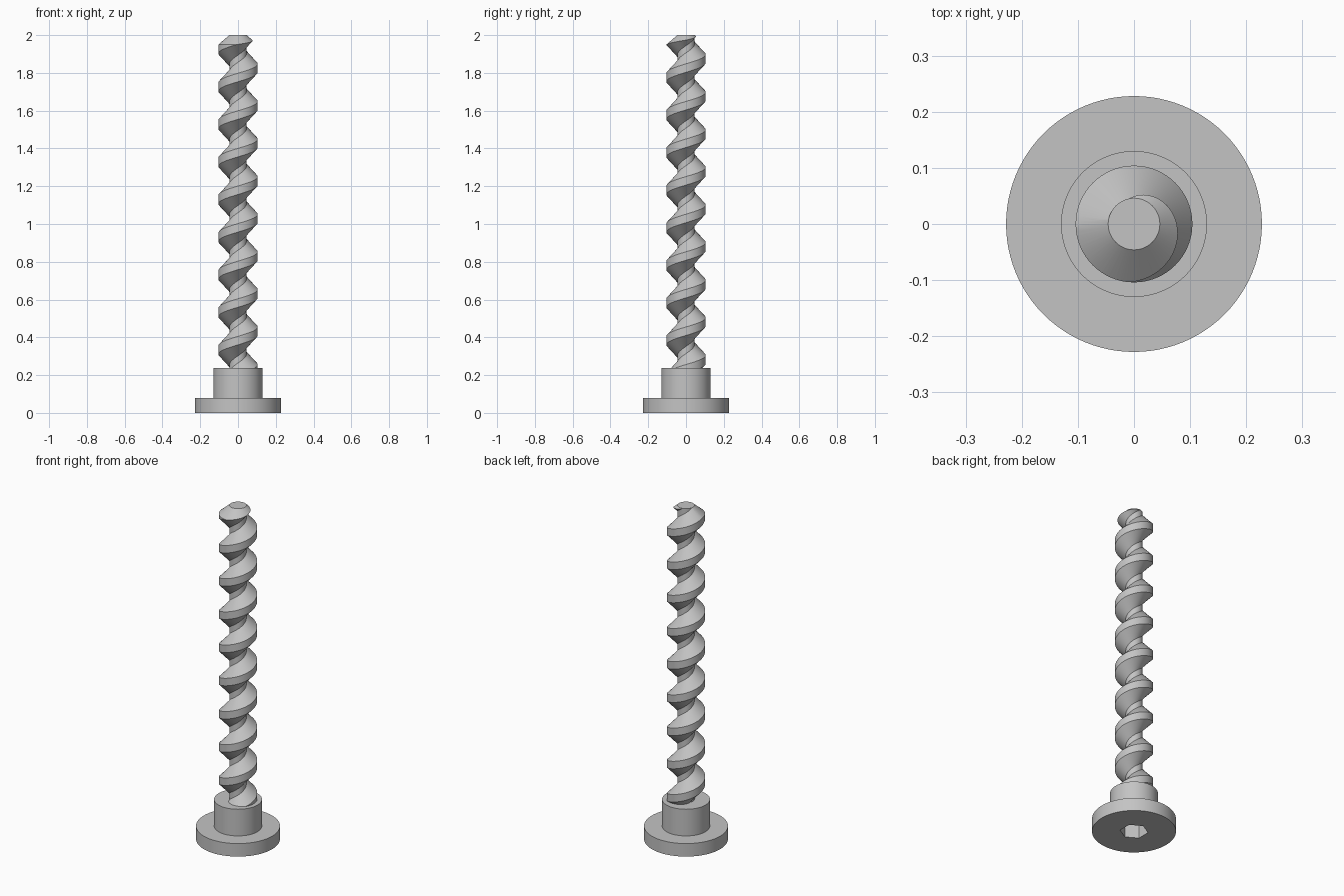
import bpy, bmesh
from math import pi, cos, sin, radians

cube = bpy.data.objects.get("Cube")
if cube:
    bpy.data.objects.remove(cube)

SEGMENTS = 96
PITCH = 0.199
ROOT, CREST = 0.046, 0.104
HALF_CREST = 0.0225
FLANK = 0.058

steel = bpy.data.materials.new("grey steel")
steel.use_nodes = True
steel.diffuse_color = (0.55, 0.55, 0.55, 1)
steel.node_tree.nodes["Principled BSDF"].inputs["Base Color"].default_value = (0.55, 0.55, 0.55, 1)


def make_object(name, bm):
    bmesh.ops.recalc_face_normals(bm, faces=bm.faces)
    mesh = bpy.data.meshes.new(name)
    bm.to_mesh(mesh)
    bm.free()
    mesh.materials.append(steel)
    obj = bpy.data.objects.new(name, mesh)
    bpy.context.collection.objects.link(obj)
    return obj


def lathe(name, profile, sides=SEGMENTS, turn=0.0):
    """Closed solid of revolution from (radius, height) points, flat at both ends."""
    bm = bmesh.new()
    rings = [[bm.verts.new((r * cos(turn + 2 * pi * i / sides),
                            r * sin(turn + 2 * pi * i / sides), z))
              for i in range(sides)] for r, z in profile]
    for low, high in zip(rings, rings[1:]):
        for i in range(sides):
            j = (i + 1) % sides
            bm.faces.new((low[i], low[j], high[j], high[i]))
    bm.faces.new(rings[0])
    bm.faces.new(rings[-1])
    return make_object(name, bm)


def select_only(obj):
    bpy.ops.object.select_all(action='DESELECT')
    obj.select_set(True)
    bpy.context.view_layer.objects.active = obj


def boolean(obj, cutter, operation):
    mod = obj.modifiers.new("cut", 'BOOLEAN')
    mod.object, mod.operation, mod.solver = cutter, operation, 'EXACT'
    select_only(obj)
    bpy.ops.object.modifier_apply(modifier=mod.name)
    bpy.data.objects.remove(cutter)


def helical_rod(name, start, turns):
    """Single-start right-handed thread; the seam joins each turn to the next."""
    profile = [(CREST, -HALF_CREST), (CREST, HALF_CREST),
               (ROOT, HALF_CREST + FLANK), (ROOT, PITCH - HALF_CREST - FLANK)]
    step = len(profile)
    bm = bmesh.new()
    columns = []
    for i in range(SEGMENTS):
        a = 2 * pi * i / SEGMENTS
        columns.append([bm.verts.new((r * cos(a), r * sin(a),
                                      start + PITCH * (k + i / SEGMENTS) + dz))
                        for k in range(turns) for r, dz in profile])
    columns.append(columns[0][step:])
    for left, right in zip(columns, columns[1:]):
        for m in range(len(right) - 1):
            bm.faces.new((left[m], right[m], right[m + 1], left[m + 1]))
    # the last column is one turn short, so close the rest of its strip
    last = len(columns[-1]) - 1
    for col in columns[:-1]:
        for v in col[last + 1:]:
            if not v.link_faces:
                bm.verts.remove(v)
    # cap both ends with fans around the axis
    open_edges = [e for e in bm.edges if e.is_boundary]
    middle = start + PITCH * turns / 2
    for is_top in (False, True):
        edges = [e for e in open_edges if (e.verts[0].co.z > middle) == is_top]
        height = sum(e.verts[0].co.z for e in edges) / len(edges)
        hub = bm.verts.new((0, 0, height))
        for e in edges:
            bm.faces.new((e.verts[0], e.verts[1], hub))
    return make_object(name, bm)


# threaded shaft, trimmed flat below and to a blunt cone at the tip
shaft = helical_rod("threaded_shaft", 1.8255 - 10 * PITCH, 13)
envelope = lathe("shaft_envelope", [(0.2, 0.2), (0.2, 1.867), (ROOT, 2.0)])
boolean(shaft, envelope, 'INTERSECT')

# flanged head with collar and hexagonal drive socket underneath
head = lathe("flanged_head", [(0.228, 0), (0.228, 0.078), (0.13, 0.078), (0.13, 0.238)])
socket = lathe("socket_cutter", [(0.077, -0.05), (0.077, 0.12)], 6, pi / 6)
boolean(head, socket, 'DIFFERENCE')

for part in (shaft, head):
    select_only(part)
    bpy.ops.object.shade_smooth_by_angle(angle=radians(30))
